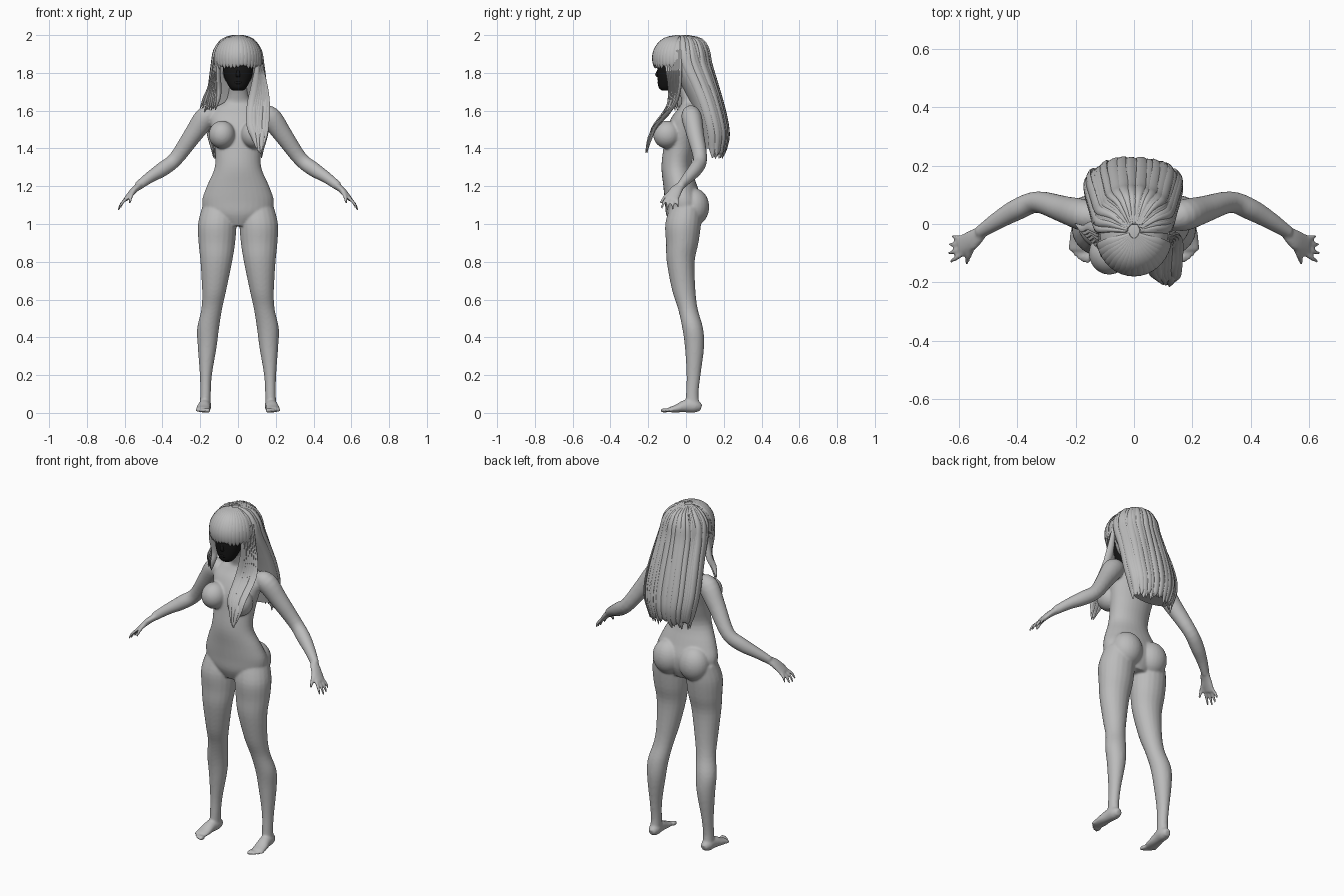
import bpy, bmesh, math, random
from mathutils import Vector, Matrix

random.seed(4)
cube = bpy.data.objects.get("Cube")
if cube:
    bpy.data.objects.remove(cube, do_unlink=True)


def material(name, value):
    m = bpy.data.materials.new(name)
    m.use_nodes = True
    colour = (value, value, value, 1)
    m.diffuse_color = colour
    m.node_tree.nodes["Principled BSDF"].inputs["Base Color"].default_value = colour
    return m


clay = material("clay grey", 0.5)
dark = material("face black", 0.008)


def smooth_path(pts, steps):
    """Catmull-Rom through tuples (x, y, z, half width, half depth)."""
    out = []
    for i in range(len(pts) - 1):
        a, b = pts[max(i - 1, 0)], pts[i]
        c, d = pts[i + 1], pts[min(i + 2, len(pts) - 1)]
        for s in range(steps):
            t = s / steps
            out.append([q + 0.5 * t * (r - p + t * (2*p - 5*q + 4*r - w + t * (3*(q - r) + w - p)))
                        for p, q, r, w in zip(a, b, c, d)])
    return out + [list(pts[-1])]


def tube(bm, pts, side=(1, 0, 0), level=False, sides=20, steps=4):
    """Closed loft of ellipses; level keeps every ring horizontal."""
    path = smooth_path(pts, steps)
    pos = [Vector(p[:3]) for p in path]
    rings = []
    for i, p in enumerate(path):
        axis = Vector((0, 0, 1)) if level else (pos[min(i + 1, len(pos) - 1)] - pos[max(i - 1, 0)]).normalized()
        u = Vector(side)
        u = (u - axis * u.dot(axis)).normalized()
        v = axis.cross(u)
        ring = []
        for k in range(sides):
            a = math.tau * k / sides
            ring.append(bm.verts.new(pos[i] + u * math.cos(a) * max(p[3], .001) + v * math.sin(a) * max(p[4], .001)))
        rings.append(ring)
    for lo, hi in zip(rings, rings[1:]):
        for k in range(sides):
            n = (k + 1) % sides
            bm.faces.new((lo[k], lo[n], hi[n], hi[k]))
    bm.faces.new(rings[0][::-1])
    bm.faces.new(rings[-1])


def ball(bm, centre, radii):
    bmesh.ops.create_uvsphere(bm, u_segments=24, v_segments=16, radius=1,
                              matrix=Matrix.Translation(centre) @ Matrix.Diagonal((*radii, 1)))


def finish(bm, name, mat, angle=60):
    bmesh.ops.recalc_face_normals(bm, faces=bm.faces)
    mesh = bpy.data.meshes.new(name)
    bm.to_mesh(mesh)
    bm.free()
    mesh.materials.append(mat)
    ob = bpy.data.objects.new(name, mesh)
    bpy.context.collection.objects.link(ob)
    bpy.ops.object.select_all(action='DESELECT')
    ob.select_set(True)
    bpy.context.view_layer.objects.active = ob
    bpy.ops.object.shade_smooth_by_angle(angle=math.radians(angle))
    return ob


# Body: overlapping volumes fused into one skin
body = bmesh.new()
torso = [(.99, -.01, .08, .07), (1.05, -.01, .17, .095), (1.12, -.012, .19, .1), (1.2, -.03, .165, .09),
         (1.3, -.05, .123, .08), (1.4, -.035, .123, .085), (1.5, -.015, .14, .09), (1.57, .005, .15, .078),
         (1.62, .02, .115, .055), (1.66, .02, .06, .045), (1.78, -.02, .046, .046)]
tube(body, [(0, y, z, rx, ry) for z, y, rx, ry in torso], level=True, sides=32)
ball(body, (0, -.03, 1.83), (.085, .095, .115))

leg = [(.1, 0, 1.09, .09, .085), (.11, -.015, 1, .102, .095), (.112, -.02, .9, .097, .086),
       (.115, -.028, .8, .084, .074), (.126, -.012, .65, .064, .062), (.139, .01, .55, .055, .052),
       (.158, .035, .45, .058, .055), (.163, .045, .35, .05, .051), (.17, .04, .2, .032, .037),
       (.172, .033, .1, .028, .033), (.174, .035, .03, .03, .038)]
foot = [(.172, .08, .026, .018, .018), (.173, .05, .035, .032, .034), (.178, 0, .036, .033, .034),
        (.184, -.05, .023, .038, .021), (.187, -.09, .016, .036, .013)]
arm = [(.12, .02, 1.585, .04, .04), (.17, .03, 1.565, .054, .058), (.24, .05, 1.47, .046, .049),
       (.33, .075, 1.345, .037, .039), (.4, .05, 1.29, .037, .039), (.47, .01, 1.245, .03, .03),
       (.53, -.03, 1.2, .021, .024)]
palm = [(.52, -.025, 1.205, .022, .019), (.555, -.055, 1.175, .035, .017), (.595, -.075, 1.13, .036, .012)]


def mirrored(pts, s):
    return [(s * p[0], *p[1:]) for p in pts]


for s in (-1, 1):
    tube(body, mirrored(leg, s), level=True)
    tube(body, mirrored(foot, s))
    tube(body, mirrored(arm, s), side=(0, 1, 0))
    tube(body, mirrored(palm, s), side=(0, 1, 0))
    ball(body, (s * .085, -.1, 1.473), (.07, .074, .074))
    ball(body, (s * .085, .04, 1.09), (.09, .083, .1))
    for i in range(4):
        # fingers run from index to little finger
        y, r = -.102 + .019 * i, .0085
        reach = (.95, 1.1, 1.05, .85)[i]
        tube(body, mirrored([(.585, y, 1.14, r, r), (.585 + .03 * reach, y - .018 + .006 * i, 1.14 - .03 * reach, r, r),
                             (.585 + .045 * reach, y - .026 + .01 * i, 1.14 - .062 * reach, .006, .006)], s),
             side=(0, 1, 0), sides=10)
    tube(body, mirrored([(.55, -.065, 1.175, .014, .014), (.565, -.105, 1.15, .011, .011),
                         (.574, -.135, 1.11, .007, .007)], s), side=(0, 1, 0), sides=10)
    for i in range(5):
        # toes, largest on the inner side
        r = .013 - .0014 * i
        ball(body, (s * (.157 + .0155 * i), -.113 + .004 * i * i / 2, .013), (r * .75, r * 1.9, r))
skin = finish(body, "body", clay)
fuse = skin.modifiers.new("fuse", 'REMESH')
fuse.mode, fuse.voxel_size, fuse.use_smooth_shade = 'VOXEL', .006, True
relax = skin.modifiers.new("relax", 'SMOOTH')
relax.factor, relax.iterations = .5, 7

# Face: dark front of the head with nose and chin
face = bmesh.new()
tube(face, [(0, -.1, 1.708, .03, .03), (0, -.1, 1.725, .046, .046), (0, -.092, 1.77, .069, .058),
            (0, -.085, 1.82, .08, .066), (0, -.075, 1.87, .08, .066)], level=True, sides=28)
tube(face, [(0, -.14, 1.825, .006, .008), (0, -.15, 1.79, .011, .013), (0, -.145, 1.777, .011, .008)], level=True)
ball(face, (0, -.14, 1.748), (.023, .012, .009))
finish(face, "face", dark)

# Hair masses: crown cap and long fall behind the shoulders
cap = [(1.845, -.035, .122, .132), (1.88, -.036, .124, .136), (1.92, -.036, .116, .128),
       (1.96, -.033, .092, .105), (1.985, -.03, .055, .07), (1.996, -.03, .012, .015)]
fall = [(1.994, -.02, .02, .02), (1.975, -.005, .075, .085), (1.92, .0, .117, .115), (1.85, .015, .13, .113),
        (1.75, .06, .143, .097), (1.65, .1, .155, .086), (1.55, .13, .16, .08), (1.47, .145, .15, .074),
        (1.4, .145, .13, .06)]
hair = bmesh.new()
for rows in (cap, fall):
    tube(hair, [(0, y, z, rx, ry) for z, y, rx, ry in rows], level=True, sides=32)
finish(hair, "hair_mass", clay)


def lock(bm, pts, width, side, thick=.007):
    """Flat lock that is full in the middle and pointed at its end."""
    n = len(pts) - 1
    tube(bm, [(*p, width * min(1, .35 + 2 * i / n) * (1 if i < n - 1 else .8 if i < n else .12),
               thick if i < n else .002) for i, p in enumerate(pts)], side=side, sides=8, steps=3)


# Overlapping locks down the back and sides
strands = bmesh.new()
count = 34
for i in range(count):
    a = math.pi / 2 + (i / (count - 1) - .5) * 3.5 + random.uniform(-.04, .04)
    lift = random.uniform(-.002, .008)
    c, d = math.cos(a), math.sin(a)
    pts = [((rx + lift) * c, y + (ry + lift) * d, z) for z, y, rx, ry in fall]
    x, y, z = pts[-1]
    pts.append((x * .95, y - .012 * d, z - random.uniform(.01, .055)))
    lock(strands, pts, random.uniform(.015, .022), (-d, c, 0))
finish(strands, "back_locks", clay)

# Fringe over the brow
fringe = bmesh.new()
for i in range(17):
    a = -math.pi / 2 + (i / 16 - .5) * 2.5
    c, d = math.cos(a), math.sin(a)
    pts = [((rx + .003) * c, y + (ry + .003) * d, z) for z, y, rx, ry in reversed(cap)]
    x, y, z = pts[-1]
    pts.append((x * .97, y + .004, z - random.uniform(.005, .025)))
    lock(fringe, pts, .018, (-d, c, 0), .005)
finish(fringe, "fringe", clay)

# Side locks: short in front of the right shoulder, long over the left chest
front = bmesh.new()
for i in range(8):
    t = i / 7
    j = random.uniform(-.008, .008)
    lock(front, [(-.095 - .02 * t, -.11 + .08 * t, 1.92), (-.105 - .018 * t, -.1 + .08 * t, 1.82),
                 (-.1 - .05 * t, -.075 + .07 * t, 1.72), (-.105 - .07 * t, -.085 + .07 * t, 1.66 + j),
                 (-.12 - .08 * t, -.08 + .08 * t, 1.6 + j * 2)], .018, (.6, .8, 0), .009)
    lock(front, [(.095 + .02 * t, -.11 + .08 * t, 1.92), (.1 + .024 * t, -.1 + .07 * t, 1.82),
                 (.085 + .055 * t, -.085 + .05 * t, 1.72), (.065 + .085 * t, -.095 + .03 * t, 1.62 + j),
                 (.065 + .08 * t, -.165 + .01 * t, 1.52 + j), (.085 + .055 * t, -.19 + j, 1.46 + j),
                 (.1 + .03 * t, -.21 + j, 1.37 + .05 * abs(t - .5) + j)], .02, (.9, -.3, 0), .009)
finish(front, "front_locks", clay)
